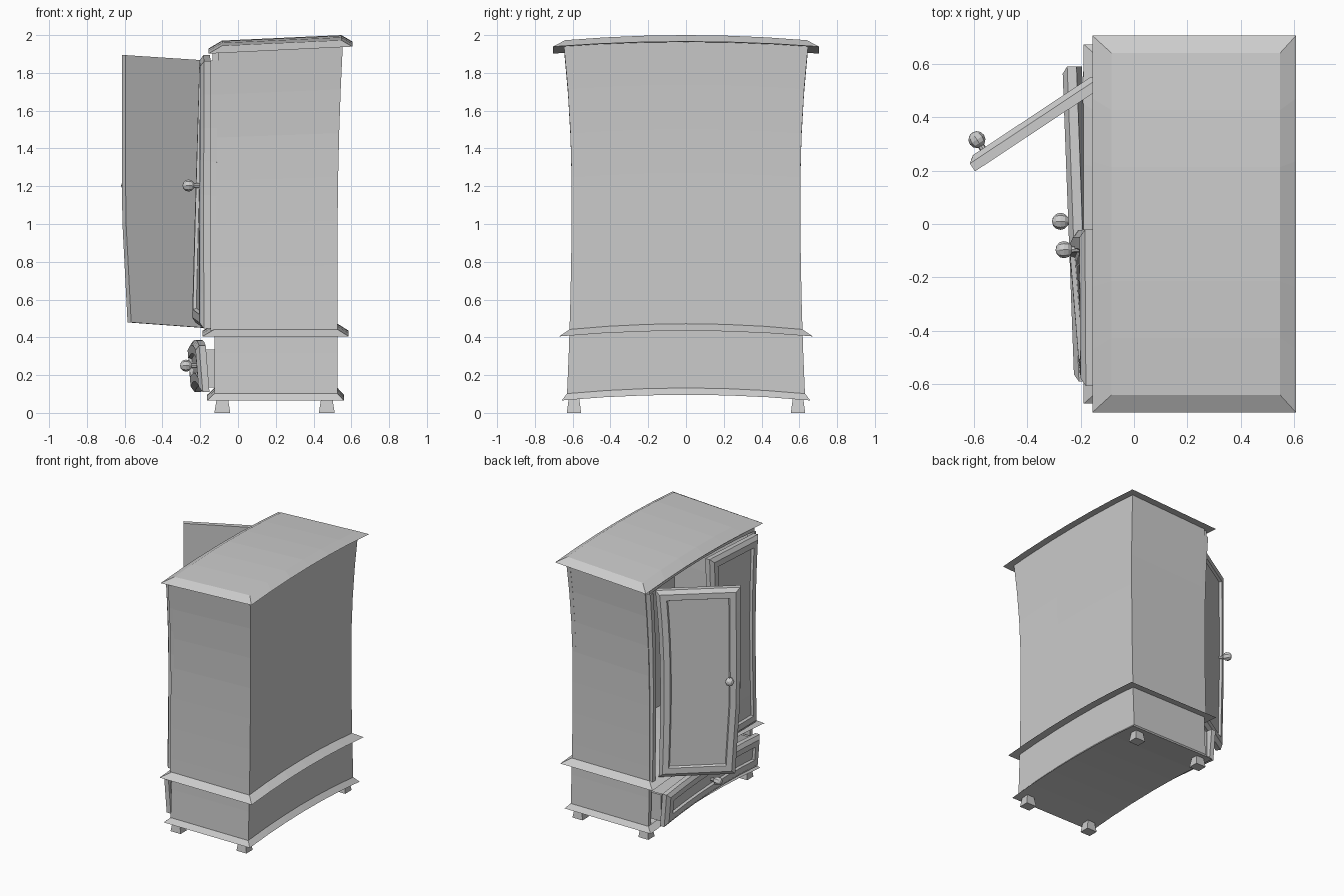
import bpy, bmesh, math
from mathutils import Vector, Matrix

if "Cube" in bpy.data.objects:
    bpy.data.objects.remove(bpy.data.objects["Cube"])

def lerp(a, b, t):
    return a + (b - a) * t

def arch(a, h=0.03):
    return h * (1 - (2 * a - 1) ** 2)

def half_width(z):
    d = z - 1.15
    return 0.605 + (0.042 * (d / 0.78) ** 2 if d > 0 else 0.025 * (d / 1.05) ** 2)

def back_x(z):
    return 0.527 + 0.028 * max(0, (z - 0.9) / 1.03) ** 2

def front_x(z):
    return -0.125 + 0.02 * min(1, max(0, (z - 0.45) / 1.4))

def patch(bm, f, na, nb):
    g = [[bm.verts.new(f(i / na, j / nb)) for j in range(nb + 1)] for i in range(na + 1)]
    for i in range(na):
        for j in range(nb):
            bm.faces.new((g[i][j], g[i + 1][j], g[i + 1][j + 1], g[i][j + 1]))

def finish(name, bm):
    bmesh.ops.remove_doubles(bm, verts=bm.verts, dist=1e-5)
    bmesh.ops.recalc_face_normals(bm, faces=bm.faces)
    me = bpy.data.meshes.new(name)
    bm.to_mesh(me)
    bm.free()
    ob = bpy.data.objects.new(name, me)
    bpy.context.collection.objects.link(ob)
    return ob

def solid(name, f, na=1, nb=1, nc=1):
    """Warped box: f maps the unit cube (a: across, b: depth, c: height)."""
    bm = bmesh.new()
    for e in (0, 1):
        patch(bm, lambda p, q: f(p, q, e), na, nb)
        patch(bm, lambda p, q: f(p, e, q), na, nc)
        patch(bm, lambda p, q: f(e, p, q), nb, nc)
    return finish(name, bm)

def panel(name, P, width, height, nh, nv):
    """Framed panel: bevelled outer edge and recessed centre; P(s, v, t)."""
    rings = [(0, 0), (0, 0.035), (0.028, 0.055), (0.072, 0.055), (0.08, 0.038)]
    bm = bmesh.new()
    def at(s, v, d, t):
        return P(lerp(d / width, 1 - d / width, s), lerp(d / height, 1 - d / height, v), t)
    for r0, r1 in zip(rings, rings[1:]):
        for e in (0, 1):
            patch(bm, lambda p, q: at(p, e, *(r1 if q else r0)), nh, 1)
            patch(bm, lambda p, q: at(e, p, *(r1 if q else r0)), nv, 1)
    for r in (rings[0], rings[-1]):
        patch(bm, lambda p, q: at(p, q, *r), nh, nv)
    return finish(name, bm)

def knob(name, base, n):
    bm = bmesh.new()
    n = Vector(n).normalized()
    rot = n.to_track_quat('Z', 'Y').to_matrix().to_4x4()
    m = Matrix.Translation(Vector(base)) @ rot
    bmesh.ops.create_uvsphere(bm, u_segments=8, v_segments=6, radius=0.032,
                              matrix=m @ Matrix.Translation((0, 0, 0.035)))
    bmesh.ops.create_cone(bm, cap_ends=True, segments=8, radius1=0.013, radius2=0.013,
                          depth=0.05, matrix=m)
    return finish(name, bm)

N = 6

# arched roof with sharp bevelled rim, rising to the back
solid("roof", lambda a, b, c: (
    lerp(lerp(-0.156, -0.085, c), lerp(0.606, 0.547, c), b),
    (2 * a - 1) * lerp(0.705, 0.64, c),
    1.902 + 0.037 * b + arch(a, 0.027) + c * lerp(0.042, 0.034, b)), N)

# flared trims; they also serve as shelf and floor
def trim(name, z0, z1, xf, xb, yo):
    solid(name, lambda a, b, c: (
        lerp(lerp(xf, front_x(z1), c), lerp(xb, back_x(z1), c), b),
        (2 * a - 1) * lerp(yo, half_width(z1), c),
        lerp(z0, z1, c) + arch(a)), N)
trim("middle_trim", 0.405, 0.442, -0.188, 0.586, 0.672)
trim("base_trim", 0.066, 0.102, -0.163, 0.56, 0.658)

# carcass walls
def top_z(x, y):
    return 1.906 + 0.037 * (x + 0.156) / 0.762 + arch(y / 1.41 + 0.5, 0.027)

def back(a, b, c):
    z = lerp(0.09, 1.925, c)
    x, y = back_x(z) - 0.03 * (1 - b), (2 * a - 1) * half_width(z)
    return x, y, lerp(0.085 + arch(a), top_z(x, y), c)
solid("back_wall", back, N, 1, 8)

for sgn, side in ((-1, "right"), (1, "left")):
    def wall(a, b, c):
        z = lerp(0.09, 1.91, c)
        x, y = lerp(front_x(z), back_x(z), b), sgn * (half_width(z) - 0.03 * a)
        return x, y, lerp(0.085, top_z(x, y), c)
    solid(side + "_wall", wall, 1, 1, 8)

    # front frame stile
    def stile(a, b, c):
        z = lerp(0.435, 1.865, c)
        return (lerp(-0.145, front_x(z) + 0.01, b),
                sgn * (half_width(z) - 0.006 - 0.035 * a), z)
    solid("frame_stile_" + side, stile, 1, 1, 8)

# frame head rail
solid("frame_head", lambda a, b, c: (
    lerp(-0.135, -0.09, b), (2 * a - 1) * 0.63, lerp(1.865, 1.91, c) + arch(a)), N)

# doors
def door(name, origin, direction, normal, twist):
    o, d, n = Vector(origin), Vector(direction).normalized(), Vector(normal).normalized()
    def P(s, v, t):
        z = lerp(0.447, 1.862, v)
        u0 = half_width(1.862) - half_width(z)
        u1 = 0.585 - 0.035 * max(0, 0.4 - v) / 0.4
        p = o + d * lerp(u0, u1, s) + n * (t + twist * s * (1 - 2 * v))
        return p.x, p.y, z + 0.032 * s
    panel(name, P, 0.58, 1.415, 1, 8)
    knob(name + "_knob", P(0.87, 0.515, 0.06), n)

t = math.radians(2.5)
door("right_door", (-0.145, -0.605, 0), (-math.sin(t), math.cos(t), 0),
     (-math.cos(t), -math.sin(t), 0), 0.022)
door("left_door", (-0.107, 0.52, 0), (-0.833, -0.552, 0), (-0.552, 0.833, 0), 0.0)

# drawer front, pulled out slightly askew
def drawer(s, v, t):
    y = (2 * s - 1) * 0.59
    return (-0.183 - 0.022 * (y / 0.59) - 0.02 * (v - 0.5) - t, y,
            lerp(0.11, 0.357, v) + arch(s))
panel("drawer_front", drawer, 1.18, 0.247, N, 1)
knob("drawer_knob", (-0.24, 0.01, 0.25), (-1, 0, 0))

# drawer tray
def box(name, x0, x1, y0, y1, z0, z1):
    solid(name, lambda a, b, c: (lerp(x0, x1, b), lerp(y0, y1, a), lerp(z0, z1, c)))
box("drawer_bottom", -0.18, 0.42, -0.56, 0.56, 0.135, 0.15)
box("drawer_side_right", -0.18, 0.42, -0.57, -0.55, 0.135, 0.335)
box("drawer_side_left", -0.19, 0.42, 0.55, 0.57, 0.135, 0.335)
box("drawer_back", 0.40, 0.42, -0.56, 0.56, 0.135, 0.335)

# feet, wider at the floor
for fx in (-0.083, 0.47):
    for fy in (-0.593, 0.593):
        solid("foot", lambda a, b, c: (
            fx + (2 * b - 1) * lerp(0.042, 0.03, c),
            fy + (2 * a - 1) * lerp(0.038, 0.028, c), 0.075 * c))
